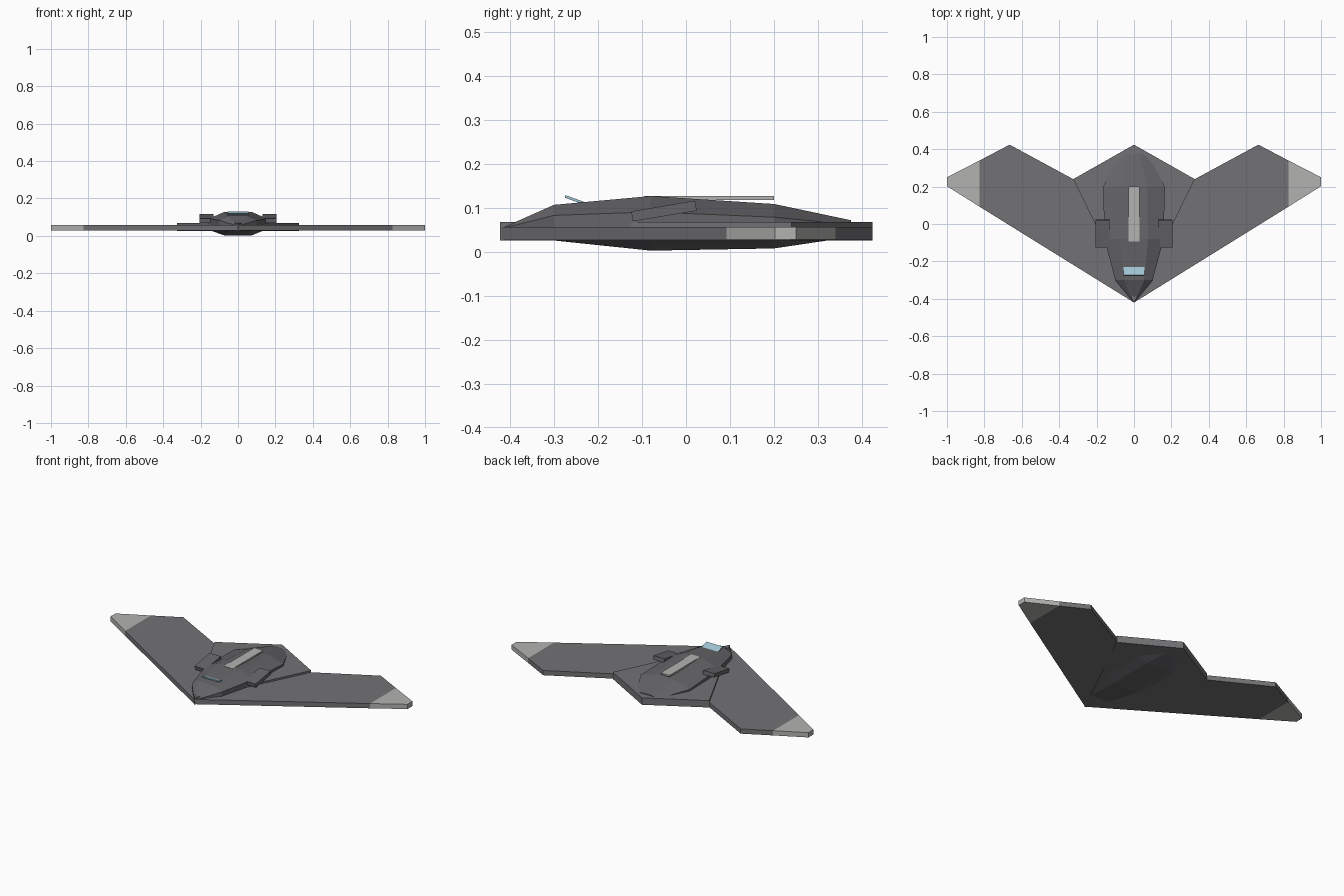
import bpy, bmesh
from math import radians

if "Cube" in bpy.data.objects:
    bpy.data.objects.remove(bpy.data.objects["Cube"])


def material(name, color):
    m = bpy.data.materials.new(name)
    m.diffuse_color = (*color, 1)
    m.use_nodes = True
    m.node_tree.nodes["Principled BSDF"].inputs["Base Color"].default_value = m.diffuse_color
    return m


dark = material("dark_grey", (0.17, 0.17, 0.18))
mid = material("panel_grey", (0.13, 0.13, 0.14))
light = material("light_grey", (0.45, 0.45, 0.44))
glass = material("glass_blue", (0.35, 0.55, 0.65))


def finish(name, bm, mat, mirror=False):
    bmesh.ops.recalc_face_normals(bm, faces=bm.faces)
    me = bpy.data.meshes.new(name)
    bm.to_mesh(me)
    bm.free()
    ob = bpy.data.objects.new(name, me)
    bpy.context.collection.objects.link(ob)
    me.materials.append(mat)
    if mirror:
        mod = ob.modifiers.new("mirror", 'MIRROR')
        mod.use_mirror_merge = False
    return ob


def slab(name, outline, z0, z1, mat, mirror=False):
    bm = bmesh.new()
    f = bm.faces.new([bm.verts.new((x, y, z0)) for x, y in outline])
    new = bmesh.ops.extrude_face_region(bm, geom=[f])["geom"]
    bmesh.ops.translate(bm, vec=(0, 0, z1 - z0),
                        verts=[v for v in new if isinstance(v, bmesh.types.BMVert)])
    return finish(name, bm, mat, mirror)


def box(name, loc, size, mat, tilt=0, mirror=False):
    bm = bmesh.new()
    bmesh.ops.create_cube(bm, size=1)
    for v in bm.verts:
        v.co = [c * s for c, s in zip(v.co, size)]
    ob = finish(name, bm, mat, mirror)
    # bake the placement so the mirror works about x = 0
    from mathutils import Matrix
    ob.data.transform(Matrix.Translation(loc) @ Matrix.Rotation(radians(tilt), 4, 'X'))
    return ob


# Flat wing: central kite plus swept outer panels and pale tips
slab("centre_plate", [(0, -0.423), (0.325, 0.24), (0, 0.424), (-0.325, 0.24)],
     0.026, 0.068, dark)
slab("outer_wing", [(0, -0.42), (0.825, 0.092), (0.825, 0.34), (0.665, 0.424), (0.325, 0.24)],
     0.028, 0.057, dark, True)
slab("wing_tip", [(0.825, 0.092), (1, 0.202), (1, 0.25), (0.825, 0.34)],
     0.028, 0.057, light, True)

# Faceted hull: y, half width, roof half width, roof z, shoulder z, lower z, belly z
stations = [
    (-0.415, 0.006, 0.003, 0.056, 0.054, 0.051, 0.049),
    (-0.30, 0.10, 0.055, 0.107, 0.083, 0.048, 0.026),
    (-0.08, 0.158, 0.075, 0.127, 0.091, 0.038, 0.003),
    (0.20, 0.165, 0.07, 0.109, 0.079, 0.035, 0.008),
    (0.375, 0.075, 0.03, 0.072, 0.062, 0.045, 0.034),
]
bm = bmesh.new()
rings = []
for y, w, r, top, sh, lo, bot in stations:
    half = [(r, top), (w, sh), (w, lo), (r, bot)]
    pts = half + [(-x, z) for x, z in reversed(half)]
    rings.append([bm.verts.new((x, y, z)) for x, z in pts])
for a, b in zip(rings, rings[1:]):
    for i in range(8):
        j = (i + 1) % 8
        bm.faces.new((a[i], a[j], b[j], b[i]))
bm.faces.new(rings[0])
bm.faces.new(rings[-1])
finish("hull", bm, mid)

# Engine intakes, spine panel and windscreen
box("intake", (0.168, -0.05, 0.093), (0.075, 0.147, 0.023), mid, 9.5, True)
box("spine_panel", (0, 0.053, 0.1225), (0.06, 0.294, 0.010), light)
box("windscreen", (0, -0.237, 0.1125), (0.11, 0.08, 0.006), glass, -20)
